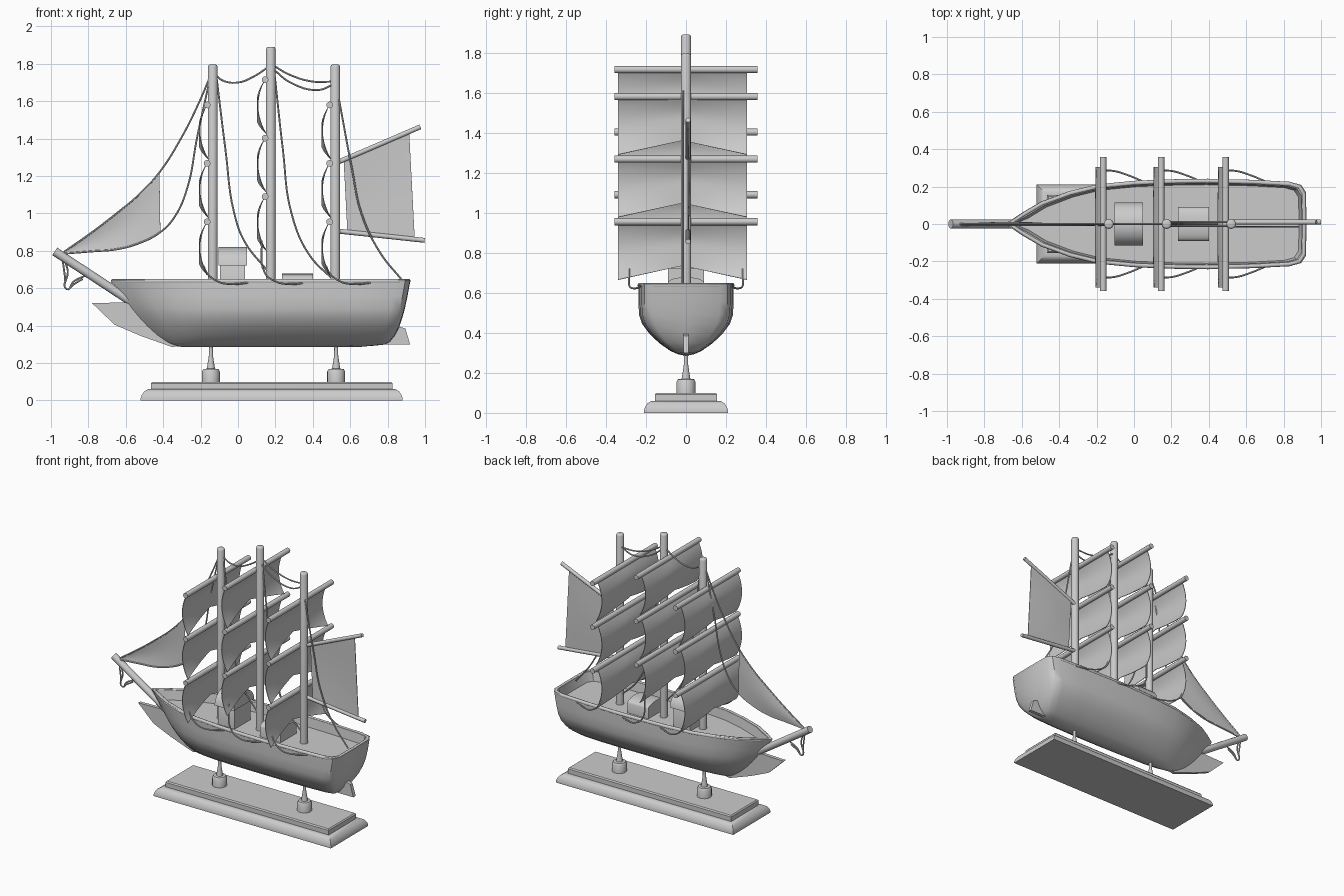
import bpy, bmesh, math
from mathutils import Vector

if "Cube" in bpy.data.objects:
    bpy.data.objects.remove(bpy.data.objects["Cube"])


def mesh_obj(name, verts, faces, solid=0):
    me = bpy.data.meshes.new(name)
    me.from_pydata(verts, [], faces)
    bm = bmesh.new()
    bm.from_mesh(me)
    bmesh.ops.remove_doubles(bm, verts=bm.verts, dist=0.0005)
    bmesh.ops.recalc_face_normals(bm, faces=bm.faces)
    bm.to_mesh(me)
    bm.free()
    ob = bpy.data.objects.new(name, me)
    bpy.context.collection.objects.link(ob)
    if solid:
        m = ob.modifiers.new("thickness", 'SOLIDIFY')
        m.thickness = solid
        m.offset = 0
    return ob


def grid(name, rows, solid=0):
    n = len(rows[0])
    faces = [(i * n + j, i * n + j + 1, (i + 1) * n + j + 1, (i + 1) * n + j)
             for i in range(len(rows) - 1) for j in range(n - 1)]
    return mesh_obj(name, [p for r in rows for p in r], faces, solid)


def rings(name, loops):
    # closed loops stacked into a capped solid
    n = len(loops[0])
    faces = [(i * n + j, i * n + (j + 1) % n, (i + 1) * n + (j + 1) % n, (i + 1) * n + j)
             for i in range(len(loops) - 1) for j in range(n)]
    faces += [tuple(range(n)), tuple(range((len(loops) - 1) * n, len(loops) * n))]
    return mesh_obj(name, [p for l in loops for p in l], faces)


def lathe(name, x, profile, n=20):
    return rings(name, [[(x + r * math.cos(2 * math.pi * k / n), r * math.sin(2 * math.pi * k / n), z)
                         for k in range(n)] for r, z in profile])


def tube(name, pts, r, smooth=True, cyclic=False):
    cu = bpy.data.curves.new(name, 'CURVE')
    cu.dimensions = '3D'
    cu.bevel_depth = r
    cu.bevel_resolution = 2 if smooth else 4
    cu.use_fill_caps = True
    cu.resolution_u = 6
    if smooth:
        sp = cu.splines.new('BEZIER')
        sp.bezier_points.add(len(pts) - 1)
        for b, p in zip(sp.bezier_points, pts):
            b.co = p
            b.handle_left_type = b.handle_right_type = 'AUTO'
    else:
        sp = cu.splines.new('POLY')
        sp.points.add(len(pts) - 1)
        for b, p in zip(sp.points, pts):
            b.co = (*p, 1)
    sp.use_cyclic_u = cyclic
    ob = bpy.data.objects.new(name, cu)
    bpy.context.collection.objects.link(ob)
    return ob


def rope(name, xz, y=0.0):
    tube(name, [(x, y, z) for x, z in xz], 0.005)


# stepped display plinth with a curved moulding
rings("plinth", [[(0.18 + sx * (0.70 - d), sy * (0.21 - d), z)
                  for sx, sy in ((-1, -1), (1, -1), (1, 1), (-1, 1))]
                 for d, z in ((0, 0), (0, 0.012), (0.006, 0.03), (0.018, 0.048), (0.038, 0.06),
                              (0.055, 0.06), (0.055, 0.092), (0.062, 0.1))])

# stand posts
for i, x in enumerate((-0.145, 0.525)):
    lathe(f"stand_post_{i}", x, [(0.048, 0.09), (0.048, 0.155), (0.04, 0.168), (0.022, 0.17),
                                 (0.017, 0.2), (0.011, 0.24), (0.01, 0.31)])

# hull stations: rail x, half width, keel x, keel z
stations = [(-0.68, 0.006, -0.33, 0.29), (-0.6, 0.06, -0.32, 0.288), (-0.5, 0.118, -0.29, 0.286),
            (-0.35, 0.172, -0.23, 0.285), (-0.2, 0.208, -0.14, 0.285), (0, 0.227, 0.02, 0.285),
            (0.2, 0.235, 0.2, 0.285), (0.4, 0.238, 0.38, 0.285), (0.65, 0.232, 0.56, 0.285),
            (0.84, 0.222, 0.66, 0.287), (0.895, 0.208, 0.69, 0.29), (0.92, 0.17, 0.71, 0.292),
            (0.922, 0, 0.72, 0.292)]
section = [(0, 0), (0.16, 0.02), (0.32, 0.065), (0.55, 0.17), (0.76, 0.3), (0.92, 0.44),
           (0.985, 0.57), (1, 0.75), (1, 1)]
TOP, DECK = 0.645, 0.58
rows = []
for xr, w, xk, zk in stations:
    p = 0.65 if xr < 0 else 0.28
    side = [(xk + (xr - xk) * h ** p, w * f, zk + (TOP - zk) * h) for f, h in section]
    for k, inset, z in ((0.97, 0.02, TOP), (0.95, 0.028, DECK)):
        side.append((0.12 + (xr - 0.12) * k, max(w - inset, 0), z))
    side.append((side[-1][0], 0, DECK))
    rows.append([(x, -y, z) for x, y, z in reversed(side)] + side)
grid("hull", rows)

# rail around the top of the hull
half = [(0.12 + (x - 0.12) * 0.985, max(w - 0.008, 0), 0.638) for x, w, _, _ in stations]
tube("hull_rail", half + [(x, -y, z) for x, y, z in half[-2:0:-1]], 0.012, False, True)


def plate(name, xz, t):
    return rings(name, [[(x, y, z) for x, z in xz] for y in (-t, t)])


# stem fin and rudder
plate("stem_fin", [(-0.78, 0.52), (-0.59, 0.525), (-0.29, 0.30), (-0.35, 0.285), (-0.52, 0.345),
                   (-0.66, 0.405)], 0.012)
plate("rudder", [(0.74, 0.30), (0.92, 0.30), (0.895, 0.385), (0.84, 0.4)], 0.013)


# cabin and hatch with arched tops
def arch(name, x0, x1, w, base, spring, top):
    arc = [(w * math.cos(a * math.pi / 10), spring + (top - spring) * math.sin(a * math.pi / 10))
           for a in range(11)]
    prof = [(-w, base), (w, base)] + arc if base < spring else arc
    rings(name, [[(x, y, z) for y, z in prof] for x in (x0, x1)])


arch("cabin_body", -0.095, 0.037, 0.09, 0.57, 0.72, 0.75)
arch("cabin_roof", -0.105, 0.047, 0.115, 0.722, 0.722, 0.82)
arch("deck_hatch", 0.235, 0.4, 0.09, 0.57, 0.65, 0.678)

# masts with yards and square sails
masts = (("fore", -0.135, 1.795, 1.58), ("main", 0.175, 1.89, 1.715), ("mizzen", 0.52, 1.795, 1.58))
for mast, x, top, zy in masts:
    lathe(mast + "_mast", x, [(0.026, 0.55), (0.026, top - 0.012), (0.022, top - 0.003), (0.016, top)])
    xs = x - 0.03
    for k in range(3):
        z0 = zy - 0.3125 * k
        tube(f"{mast}_yard_{k}", [(xs, -0.357, z0), (xs, 0.357, z0)], 0.018, False)
        sail = []
        for i in range(13):
            t = i / 12
            row = []
            for j in range(17):
                u = j / 8 - 1
                mid = 1 - abs(u) ** 1.5
                edge = 0.042 * math.sin(math.pi * t) ** 0.8 if 0 < t < 1 else 0
                full = 0.042 * math.sin(math.pi * min(t, 0.5))
                row.append((xs - edge * (1 - mid) - full * mid + 0.008 * t * (1 - mid), -0.017 + 0.322 * u,
                            z0 - t * (0.29 - 0.07 * (1 - abs(u)))))
            sail.append(row)
        grid(f"{mast}_sail_{k}", sail, 0.004)
    # sheets from the lowest sail corners to the hull sides
    zc = zy - 0.9
    for s in (-1, 1):
        tube(f"{mast}_sheet_{s}", [(xs - 0.02, s * 0.285, zc + 0.04), (xs, s * 0.285, 0.68),
                                   (xs + 0.06, s * 0.283, 0.635), (xs + 0.13, s * 0.262, 0.622),
                                   (xs + 0.22, s * 0.225, 0.63)], 0.005)

# bowsprit, gaff and boom
tube("bowsprit", [(-0.98, 0, 0.797), (-0.58, 0, 0.535)], 0.024, False)
tube("gaff", [(0.53, 0.01, 1.272), (0.975, 0.01, 1.463)], 0.013, False)
tube("boom", [(0.53, 0.01, 0.906), (0.998, 0.01, 0.856)], 0.013, False)


def sheet(name, a, b, y, bow):
    # fore-and-aft sail between two edge paths
    grid(name, [[(p[0] + (q[0] - p[0]) * k / 8, y + bow * math.sin(math.pi * k / 8) * math.sin(math.pi * i / (len(a) - 1)),
                  p[1] + (q[1] - p[1]) * k / 8) for k in range(9)]
                for i, (p, q) in enumerate(zip(a, b))], 0.004)


sheet("spanker_sail", [(0.565, 1.285), (0.68, 1.335), (0.8, 1.385), (0.915, 1.435)],
      [(0.585, 0.90), (0.7, 0.888), (0.82, 0.875), (0.945, 0.862)], 0.01, 0.008)
jib_top = [(-0.93, 0.795), (-0.78, 0.9), (-0.65, 1.0), (-0.53, 1.1), (-0.42, 1.22)]
jib_foot = [(-0.93, 0.785), (-0.78, 0.797), (-0.65, 0.808), (-0.53, 0.84), (-0.415, 0.9)]
sheet("jib_sail", jib_top, jib_foot, 0, 0.01)

# rigging
rope("fore_stay", jib_top + [(-0.3, 1.41), (-0.21, 1.59), (-0.15, 1.73)])
rope("jib_sheet", jib_foot + [(-0.34, 0.98), (-0.27, 1.14), (-0.22, 1.4), (-0.15, 1.72)], -0.005)
rope("fore_main_stay", [(-0.12, 1.74), (-0.08, 1.71), (0, 1.70), (0.08, 1.73), (0.165, 1.785)])
rope("main_mizzen_stay_upper", [(0.19, 1.79), (0.28, 1.74), (0.4, 1.705), (0.51, 1.705)], 0.01)
rope("main_mizzen_stay_lower", [(0.19, 1.77), (0.28, 1.70), (0.43, 1.66), (0.51, 1.69)], -0.01)
rope("fore_backstay", [(-0.115, 1.73), (-0.067, 1.34), (-0.02, 1.0), (0.035, 0.85), (0.16, 0.69)])
rope("main_backstay", [(0.195, 1.75), (0.24, 1.34), (0.286, 1.0), (0.38, 0.78), (0.515, 0.64)])
rope("mizzen_backstay", [(0.54, 1.61), (0.61, 1.235), (0.66, 1.0), (0.76, 0.79), (0.88, 0.64)], -0.015)
rope("bobstay", [(-0.93, 0.76), (-0.91, 0.69), (-0.915, 0.595), (-0.88, 0.635), (-0.81, 0.67)])
rope("bobstay_inner", [(-0.94, 0.77), (-0.925, 0.66), (-0.915, 0.595), (-0.88, 0.62), (-0.83, 0.65)])

# turn ropes and spars into meshes, then smooth everything but the hard edges
bpy.ops.object.select_all(action='SELECT')
bpy.context.view_layer.objects.active = bpy.context.scene.objects[0]
bpy.ops.object.convert(target='MESH')
bpy.ops.object.select_all(action='SELECT')
bpy.ops.object.shade_smooth_by_angle(angle=math.radians(40))
